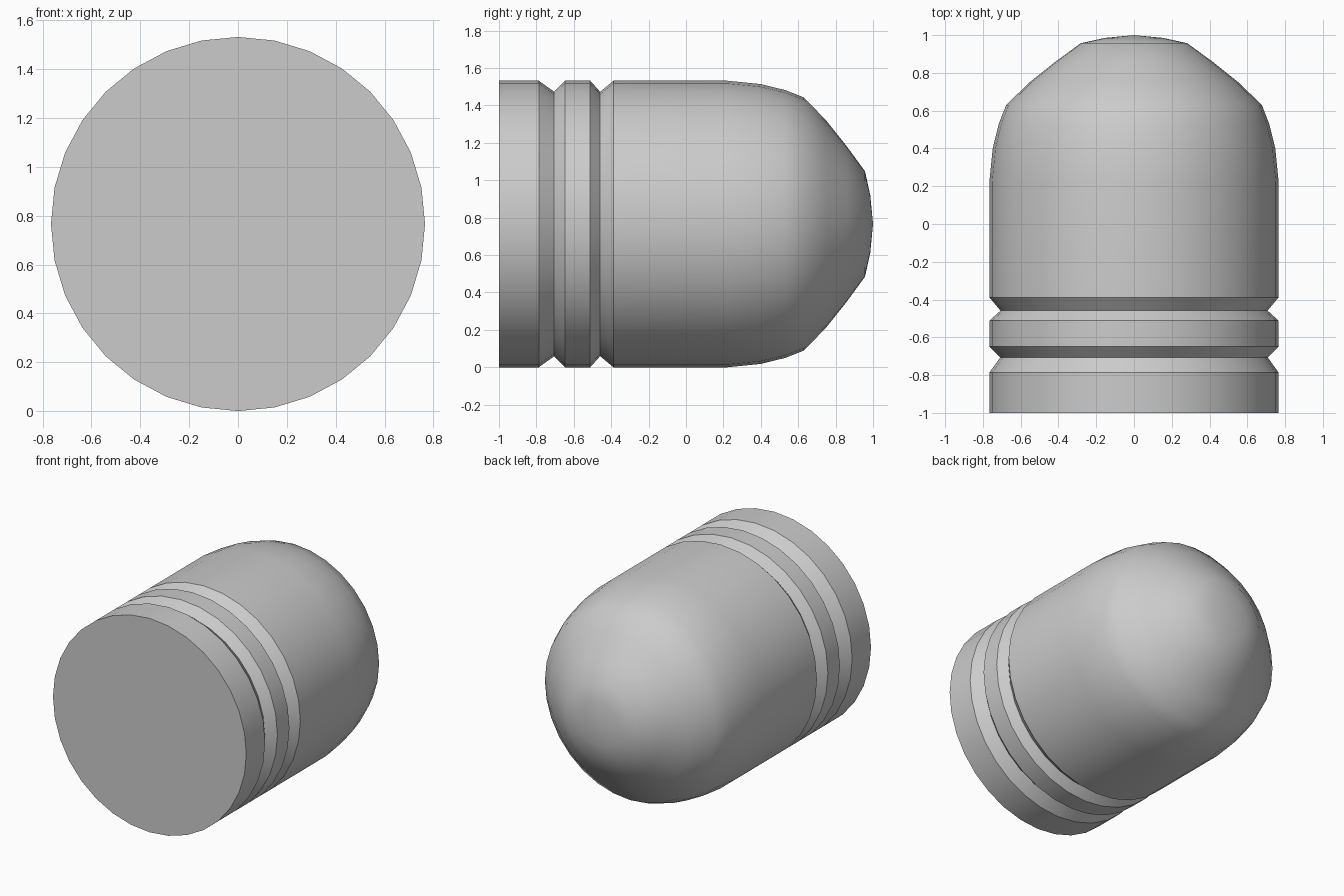
import bpy, bmesh, math

if "Cube" in bpy.data.objects:
    bpy.data.objects.remove(bpy.data.objects["Cube"])

SIDES = 32
R = 0.766

# Half outline as (y, radius): flat base, two V grooves, straight body, domed nose
profile = [
    (-1.0, R),
    (-0.787, R), (-0.706, 0.708), (-0.648, R),
    (-0.512, R), (-0.459, 0.707), (-0.388, R),
    (0.22, R), (0.40, 0.748), (0.53, 0.716), (0.63, 0.677),
    (0.75, 0.553), (0.86, 0.415), (0.957, 0.282), (0.985, 0.155),
]

bm = bmesh.new()


def ring(y, r):
    return [bm.verts.new((r * math.sin(math.tau * i / SIDES), y,
                          R + r * math.cos(math.tau * i / SIDES)))
            for i in range(SIDES)]


rings = [ring(y, r) for y, r in profile]

# Side walls
for a, b in zip(rings, rings[1:]):
    for i in range(SIDES):
        j = (i + 1) % SIDES
        bm.faces.new((a[i], a[j], b[j], b[i]))

# Flat base and nose tip
bm.faces.new(rings[0])
tip = bm.verts.new((0, 1.0, R))
for i in range(SIDES):
    bm.faces.new((rings[-1][i], rings[-1][(i + 1) % SIDES], tip))
bmesh.ops.recalc_face_normals(bm, faces=bm.faces[:])

mesh = bpy.data.meshes.new("domed_grooved_body")
bm.to_mesh(mesh)
bm.free()
body = bpy.data.objects.new("domed_grooved_body", mesh)
bpy.context.collection.objects.link(body)

# Smooth sides with crisp groove and base edges
bpy.context.view_layer.objects.active = body
body.select_set(True)
bpy.ops.object.shade_smooth_by_angle(angle=math.radians(33))
